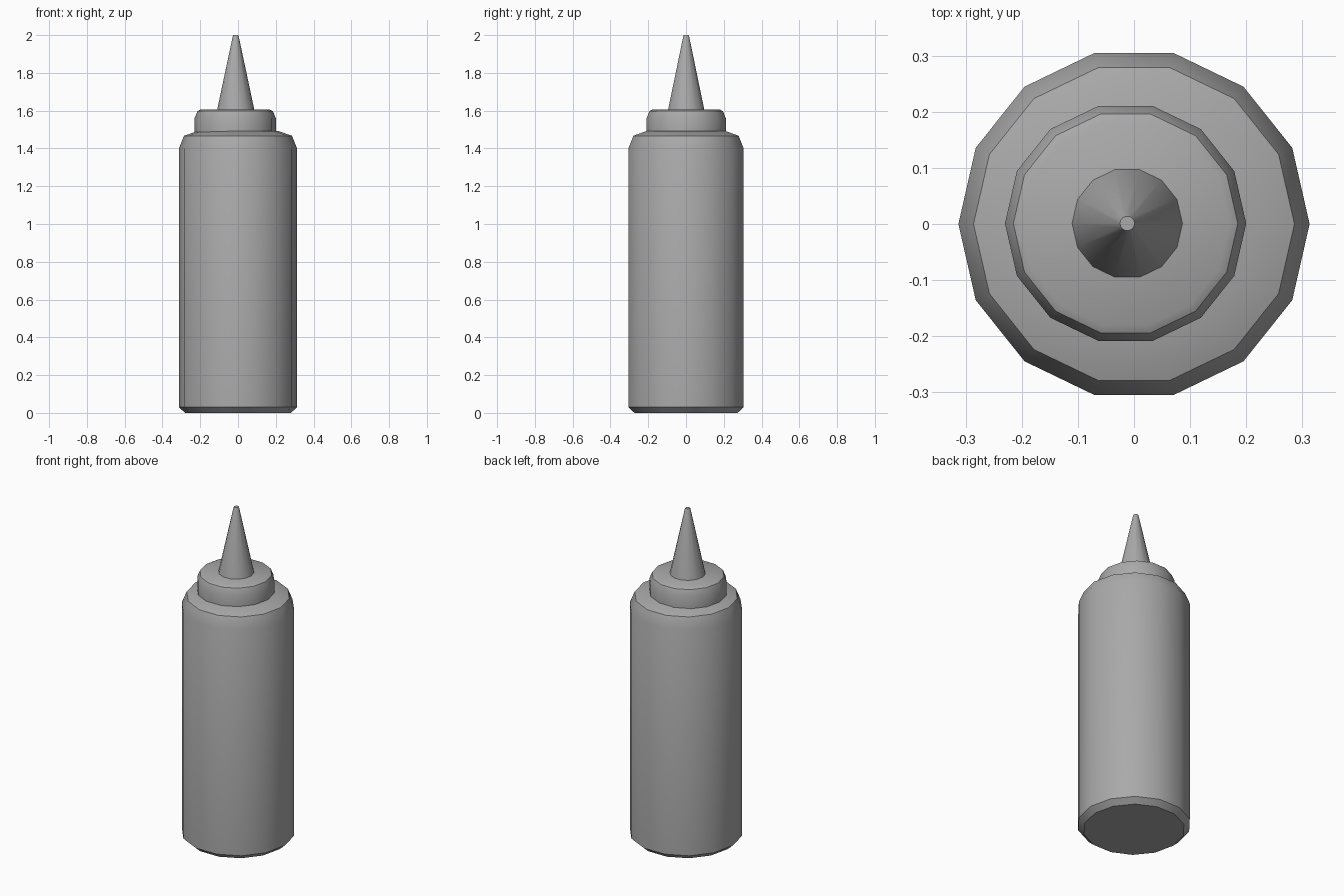
import bpy, bmesh, math

SIDES = 14

old = bpy.data.objects.get("Cube")
if old:
    bpy.data.objects.remove(old, do_unlink=True)

grey = bpy.data.materials.new("plain grey")
grey.use_nodes = True
colour = (0.4, 0.4, 0.4, 1)
grey.diffuse_color = colour
grey.node_tree.nodes["Principled BSDF"].inputs["Base Color"].default_value = colour


def lathe(name, profile, cx=0.0, cy=0.0):
    """Turn a (radius, height) profile into a closed faceted solid."""
    bm = bmesh.new()
    rings = []
    for r, z in profile:
        angles = [math.tau * i / SIDES for i in range(SIDES)]
        rings.append([bm.verts.new((r * math.cos(a), r * math.sin(a), z)) for a in angles])
    for low, high in zip(rings, rings[1:]):
        for i in range(SIDES):
            j = (i + 1) % SIDES
            bm.faces.new((low[i], low[j], high[j], high[i]))
    bm.faces.new(rings[0][::-1])
    bm.faces.new(rings[-1])
    mesh = bpy.data.meshes.new(name)
    bm.to_mesh(mesh)
    bm.free()
    mesh.materials.append(grey)
    obj = bpy.data.objects.new(name, mesh)
    obj.location = (cx, cy, 0)
    bpy.context.collection.objects.link(obj)
    bpy.ops.object.select_all(action='DESELECT')
    obj.select_set(True)
    bpy.context.view_layer.objects.active = obj
    bpy.ops.object.shade_smooth_by_angle(angle=math.radians(30))
    return obj


# Bottle with chamfered base and rounded shoulder
lathe("bottle_body", [(0.28, 0), (0.313, 0.03), (0.313, 1.40),
                      (0.286, 1.467), (0.215, 1.492)])

# Screw cap, slightly off the bottle's axis
lathe("screw_cap", [(0.215, 1.488), (0.215, 1.56), (0.2, 1.597), (0.185, 1.605)],
      -0.015, 0.001)

# Tapered nozzle with a tiny bevel at the tip
lathe("nozzle", [(0.099, 1.602), (0.016, 1.993), (0.013, 2.0)], -0.012, 0.001)
